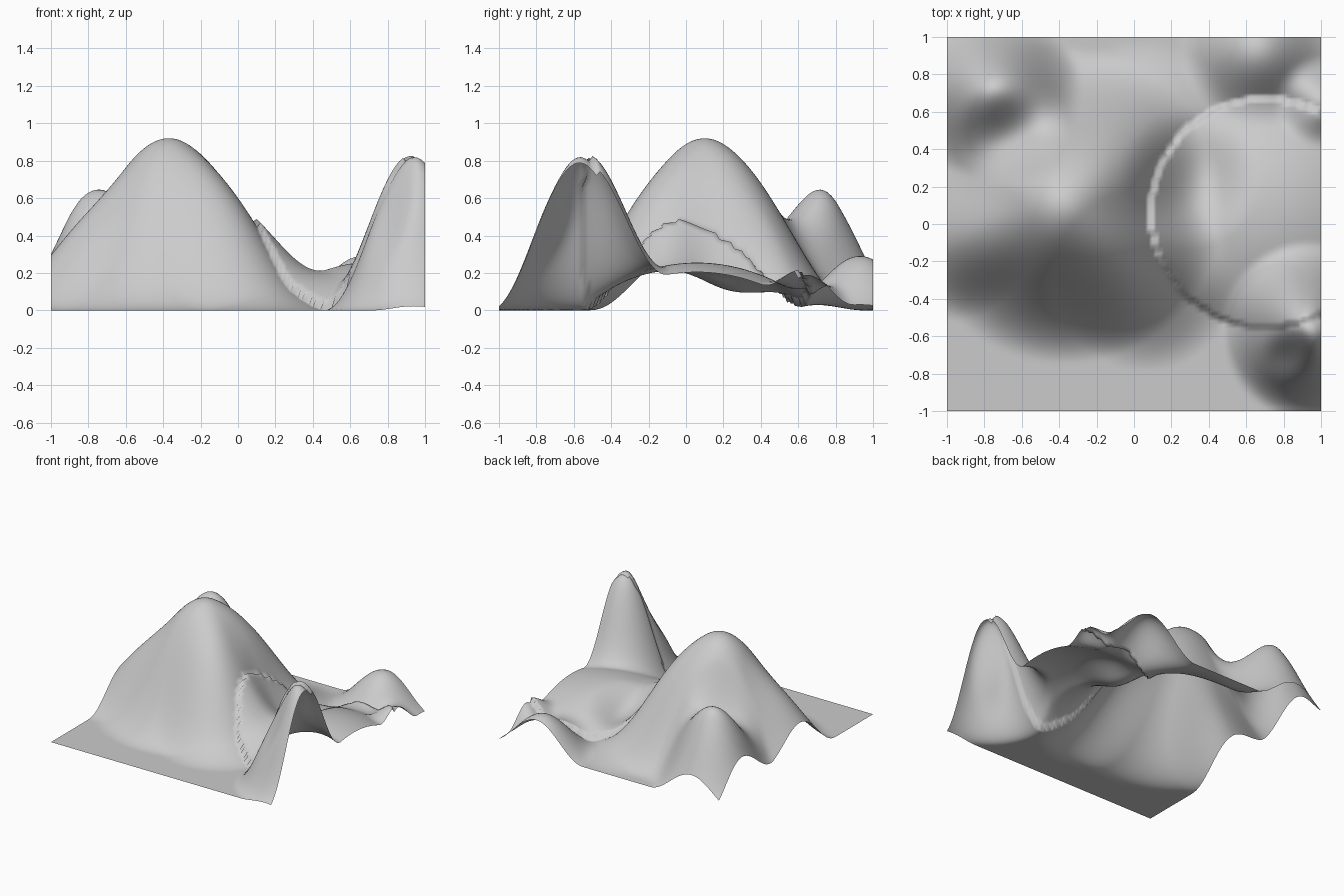
import bpy
import math

old = bpy.data.objects.get("Cube")
if old:
    bpy.data.objects.remove(old, do_unlink=True)

CELLS = 100

# Rounded hills and hollows: centre x, centre y, radius, height
HILLS = [
    (-0.37, 0.10, 0.85, 0.92),    # main hill
    (-0.97, -0.10, 0.42, 0.18),   # left shoulder
    (0.06, -0.30, 0.49, 0.21),    # front shoulder
    (0.04, 0.49, 0.50, 0.14),     # back shoulder
    (-0.75, 0.70, 0.48, 0.64),    # back left hill
    (-0.66, 0.50, 0.32, -0.25),   # saddle before the back left hill
    (0.94, -0.57, 0.48, 0.82),    # steep front peak
    (0.83, -0.69, 0.17, -0.11),   # dent in the steep peak
    (0.66, 0.93, 0.43, 0.29),     # back right hill
    (1.00, 0.65, 0.25, 0.19),     # small edge hill
    (0.30, 0.25, 0.38, -0.12),    # shallow hollow in the dome
]
DOME = (0.70, 0.06, 0.61, 0.21)   # round plateau
STEP = 0.045                      # sharp rise at the plateau rim


def soft_hill(x, y, cx, cy, radius, height):
    d = math.hypot(x - cx, y - cy) / radius
    return height * 0.5 * (1 + math.cos(math.pi * d)) if d < 1 else 0.0


def stepped_dome(x, y, cx, cy, radius, height):
    d = math.hypot(x - cx, y - cy) / radius
    return STEP + height * (1 - d * d) if d < 1 else 0.0


def ground_height(x, y):
    z = sum(soft_hill(x, y, *hill) for hill in HILLS)
    return max(0.0, z + stepped_dome(x, y, *DOME))


# Flat sheet raised into terrain
bpy.ops.mesh.primitive_grid_add(x_subdivisions=CELLS, y_subdivisions=CELLS, size=2)
terrain = bpy.context.object
terrain.name = "terrain"
for v in terrain.data.vertices:
    v.co.z = ground_height(v.co.x, v.co.y)
bpy.ops.object.shade_smooth()

# Plain grey surface
grey = bpy.data.materials.new("plain grey")
grey.use_nodes = True
colour = (0.6, 0.6, 0.6, 1)
grey.diffuse_color = colour
grey.node_tree.nodes["Principled BSDF"].inputs["Base Color"].default_value = colour
terrain.data.materials.append(grey)
